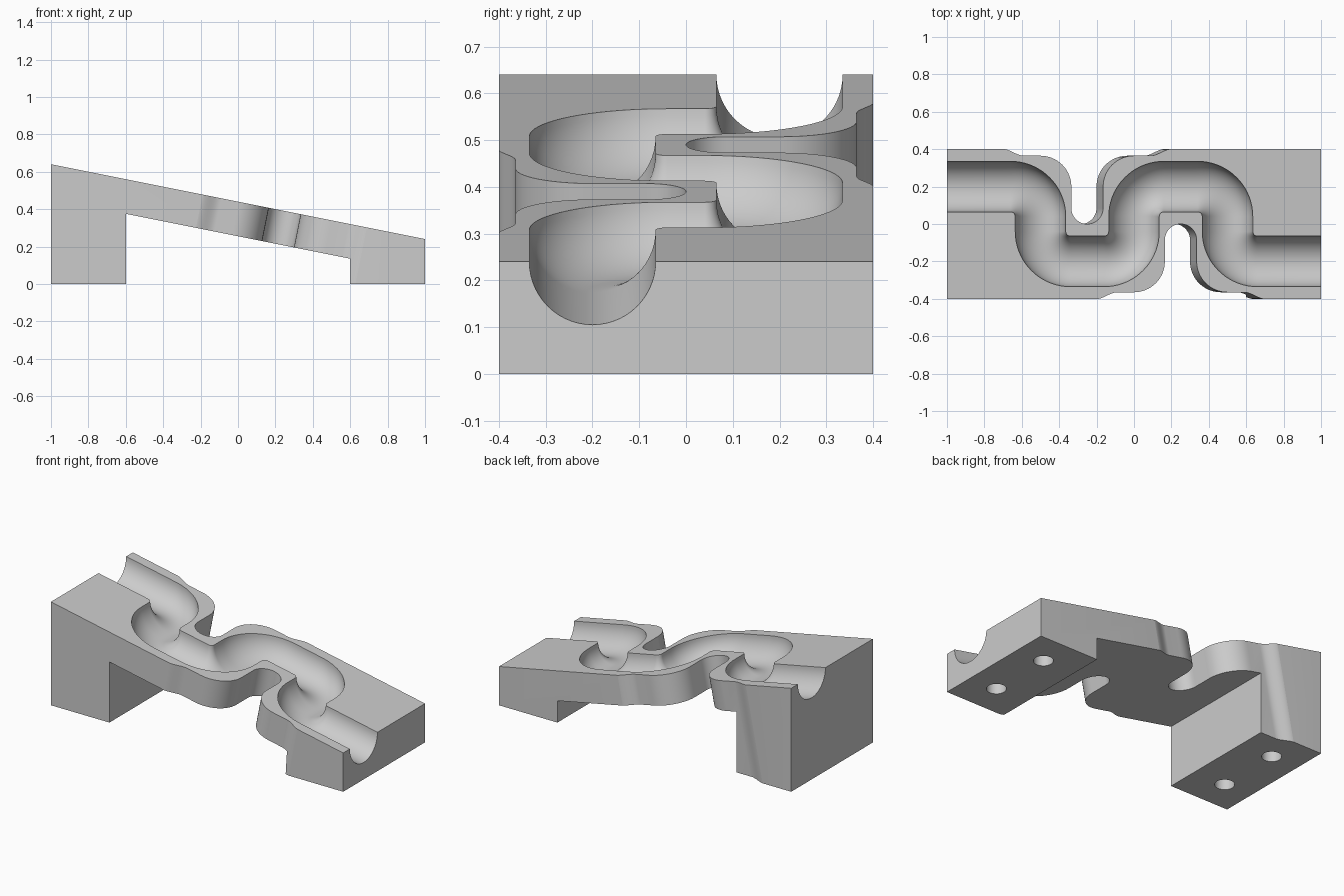
import bpy, bmesh
from math import sin, cos, pi
from mathutils import Vector

if "Cube" in bpy.data.objects:
    bpy.data.objects.remove(bpy.data.objects["Cube"])

SLOPE, MID = 0.2, 0.44          # top plane: z = MID - SLOPE * x


def top(x):
    return MID - SLOPE * x


def loft(name, rings):
    """Closed solid through matching rings of points, capped at both ends."""
    bm = bmesh.new()
    vs = [[bm.verts.new(p) for p in ring] for ring in rings]
    n = len(vs[0])
    for a, b in zip(vs, vs[1:]):
        for i in range(n):
            j = (i + 1) % n
            bm.faces.new((a[i], a[j], b[j], b[i]))
    bm.faces.new(vs[0])
    bm.faces.new(vs[-1])
    bmesh.ops.recalc_face_normals(bm, faces=bm.faces)
    me = bpy.data.meshes.new(name)
    bm.to_mesh(me)
    bm.free()
    ob = bpy.data.objects.new(name, me)
    bpy.context.collection.objects.link(ob)
    return ob


def arc(cx, cy, r, a0, a1, n):
    return [(cx + r * cos(a0 + (a1 - a0) * i / n),
             cy + r * sin(a0 + (a1 - a0) * i / n)) for i in range(n + 1)]


# Sloped track body with a foot at each end
side = [(-1, 0), (-.6, 0), (-.6, .375), (.6, .135), (.6, 0), (1, 0),
        (1, top(1)), (-1, top(-1))]
body = loft("marble_track", [[(x, y, z) for x, z in side] for y in (-.4, .4)])
cutters = []


# Notch between channel bends, cut square to the slope
def notch(cx, sign):
    half = [(.45, .5)]
    for i in range(11):
        t = i / 10
        half.append((.45 - .11 * t, .401 - .036 * t * t * (3 - 2 * t)))
    half += arc(.25, .2, .165, pi / 2, pi, 16)
    half += arc(0, .085, .085, 0, -pi / 2, 12)
    outline = half + [(-u, y) for u, y in half[-2::-1]]
    rings = [[(cx + u + SLOPE * t, sign * y, top(cx + u) + t)
              for u, y in outline] for t in (.2, -1)]
    return loft("notch_cutter", rings)


cutters += [notch(-.25, 1), notch(.25, -1)]

# Winding channel: U section swept along a filleted zigzag
way = [Vector(p) for p in ((-1.1, .2), (-.5, .2), (-.5, -.2), (0, -.2),
                           (0, .2), (.5, .2), (.5, -.2), (1.1, -.2))]
R, W, STEPS = .16, .135, 18
path = [(way[0], Vector((1, 0)))]
for a, p, b in zip(way, way[1:], way[2:]):
    d1, d2 = (p - a).normalized(), (b - p).normalized()
    c = p - d1 * R + d2 * R
    for i in range(STEPS + 1):
        t = pi / 2 * i / STEPS
        path.append((c - d2 * R * cos(t) + d1 * R * sin(t),
                     d1 * cos(t) + d2 * sin(t)))
path.append((way[-1], Vector((1, 0))))
section = [(-W, .25)] + arc(0, 0, W, pi, 2 * pi, 28) + [(W, .25)]
rings = []
for p, d in path:
    ring = []
    for s, h in section:
        q = p + Vector((-d.y, d.x)) * s
        ring.append((q.x, q.y, top(q.x) + h))
    rings.append(ring)
cutters.append(loft("channel_cutter", rings))

# Blind round holes under the feet
for x in (-.815, .815):
    for y in (-.2, .2):
        circle = arc(x, y, .055, 0, 2 * pi, 32)[:-1]
        cutters.append(loft("hole_cutter",
                            [[(u, v, z) for u, v in circle] for z in (-.1, .1)]))

# Apply the cuts
bpy.context.view_layer.objects.active = body
body.select_set(True)
for c in cutters:
    c.hide_render = True
    m = body.modifiers.new("cut", 'BOOLEAN')
    m.operation, m.solver, m.object = 'DIFFERENCE', 'EXACT', c
    bpy.ops.object.modifier_apply(modifier=m.name)
    bpy.data.objects.remove(c)
bpy.ops.object.shade_smooth_by_angle(angle=pi / 6)
